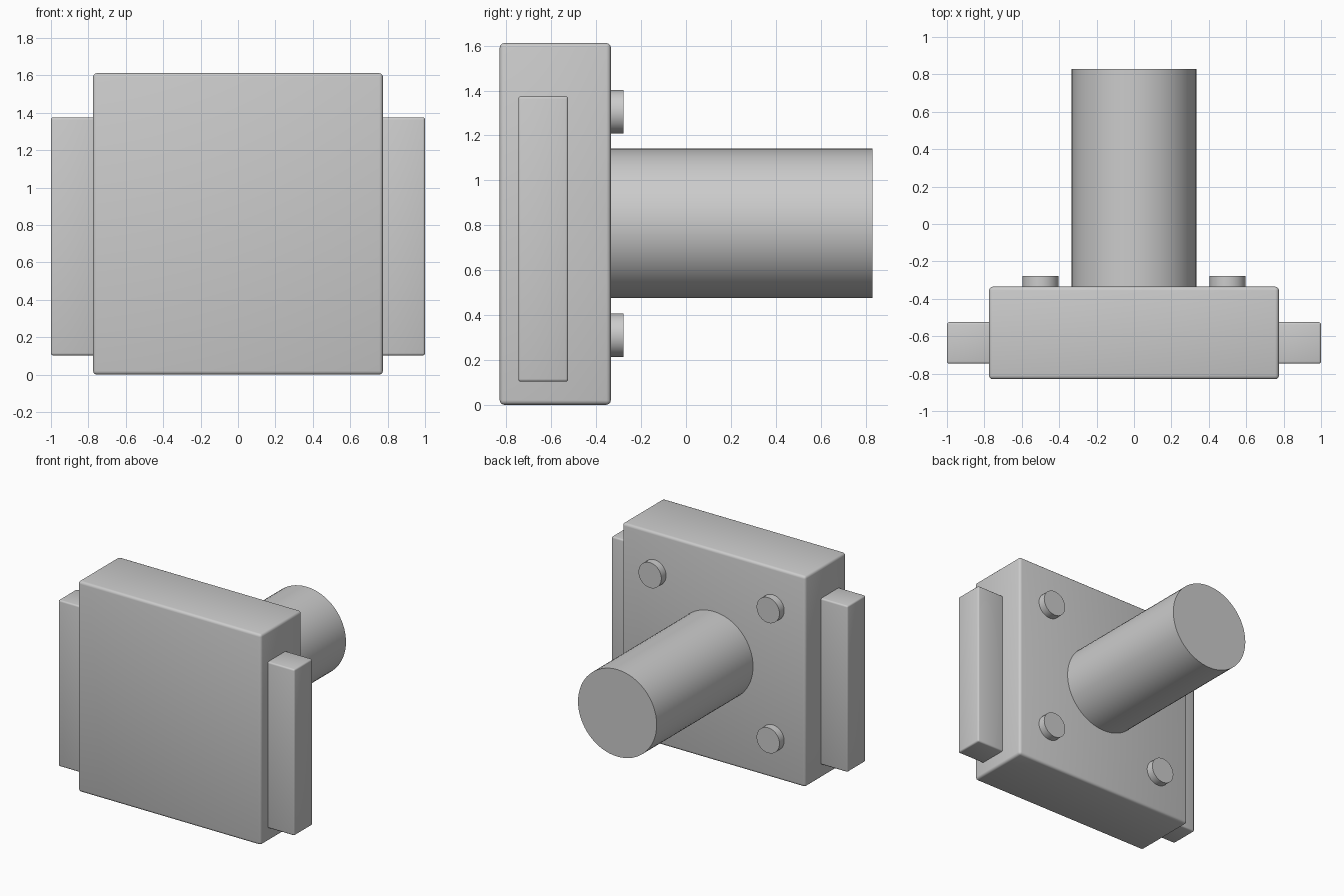
import bpy
import math

cube = bpy.data.objects.get("Cube")
if cube:
    bpy.data.objects.remove(cube, do_unlink=True)

# Single plain grey
grey = bpy.data.materials.new("grey")
grey.use_nodes = True
colour = (0.6, 0.6, 0.6, 1.0)
grey.diffuse_color = colour
grey.node_tree.nodes["Principled BSDF"].inputs["Base Color"].default_value = colour


def finish(obj, name):
    obj.name = name
    obj.data.materials.append(grey)
    bpy.ops.object.shade_smooth_by_angle(angle=math.radians(35))
    return obj


def rounded_box(name, low, high, bevel):
    centre = [(a + b) / 2 for a, b in zip(low, high)]
    bpy.ops.mesh.primitive_cube_add(size=1, location=centre)
    obj = bpy.context.object
    obj.scale = [b - a for a, b in zip(low, high)]
    bpy.ops.object.transform_apply(location=False, rotation=False, scale=True)
    mod = obj.modifiers.new("rounded edges", "BEVEL")
    mod.width = bevel
    mod.segments = 3
    bpy.ops.object.modifier_apply(modifier=mod.name)
    return finish(obj, name)


def rod(name, x, z, radius, y0, y1, sides):
    # Cylinder lying along the y axis
    bpy.ops.mesh.primitive_cylinder_add(
        vertices=sides, radius=radius, depth=y1 - y0,
        location=(x, (y0 + y1) / 2, z), rotation=(math.pi / 2, 0, 0))
    return finish(bpy.context.object, name)


# Main block
rounded_box("main_block", (-0.775, -0.83, 0), (0.775, -0.335, 1.612), 0.02)

# Side rails, left and right
for side, label in ((1, "left"), (-1, "right")):
    xs = sorted((side * 0.74, side * 1.0))
    rounded_box(label + "_side_rail", (xs[0], -0.747, 0.103),
                (xs[1], -0.525, 1.375), 0.012)

# Rear shaft
rod("rear_shaft", 0, 0.808, 0.333, -0.36, 0.83, 64)

# Four bolt heads around the shaft
for x, label in ((0.5, "left"), (-0.5, "right")):
    for z, level in ((0.31, "lower"), (1.306, "upper")):
        rod(f"{level}_{label}_bolt", x, z, 0.097, -0.36, -0.278, 32)
